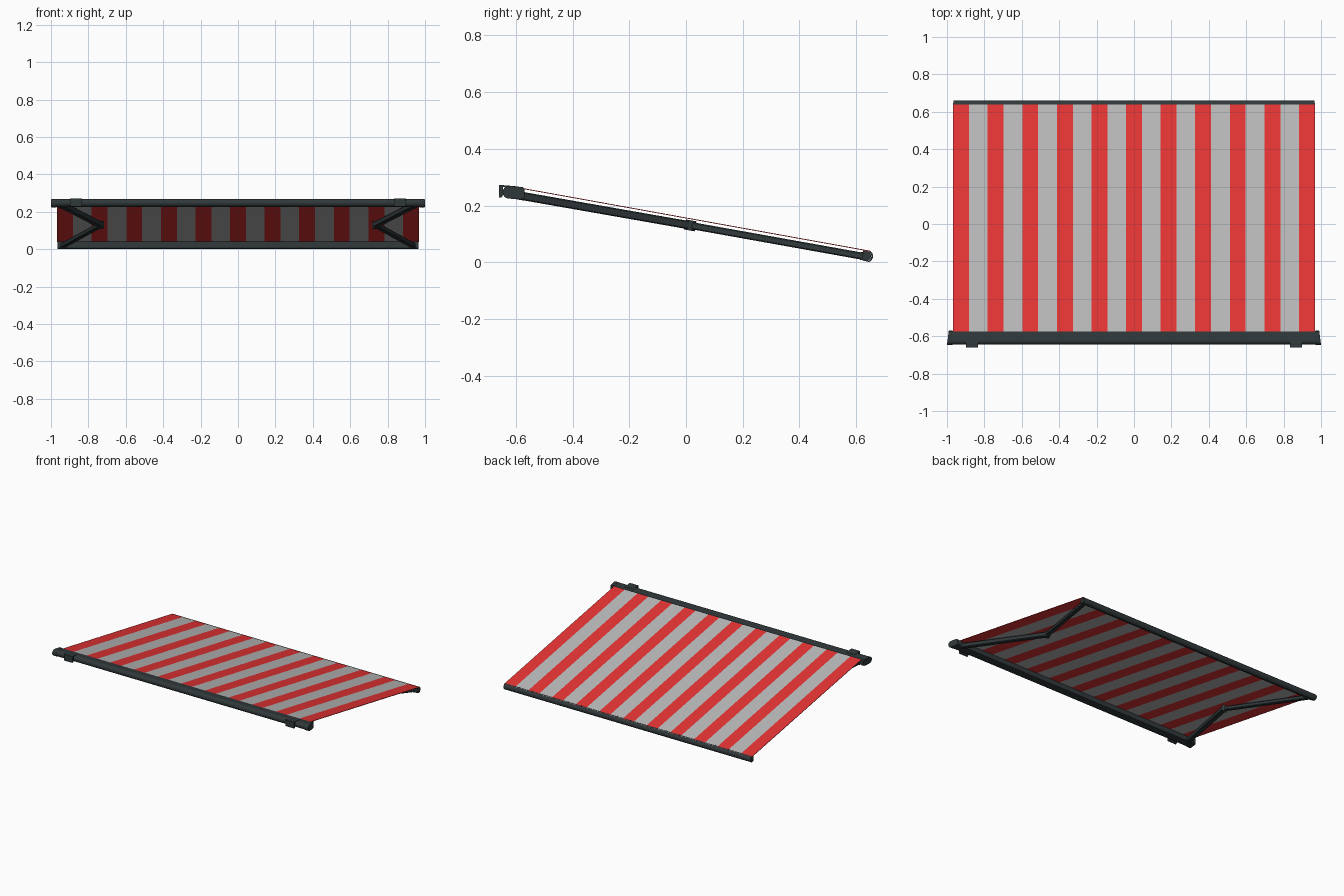
import bpy, bmesh, math
from mathutils import Vector, Matrix

if "Cube" in bpy.data.objects:
    bpy.data.objects.remove(bpy.data.objects["Cube"])

SLOPE = math.atan(0.18)
N = Vector((0, math.sin(SLOPE), math.cos(SLOPE)))   # normal of the sloping awning


def material(name, rgb):
    m = bpy.data.materials.new(name)
    m.diffuse_color = (*rgb, 1)
    m.use_nodes = True
    m.node_tree.nodes["Principled BSDF"].inputs["Base Color"].default_value = m.diffuse_color
    return m


DARK = material("dark_metal", (0.030, 0.040, 0.043))
RED = material("red_cloth", (0.80, 0.035, 0.035))
GREY = material("grey_cloth", (0.50, 0.50, 0.50))


def finish(bm, name, mats=(DARK,), smooth=False):
    bmesh.ops.recalc_face_normals(bm, faces=bm.faces)
    me = bpy.data.meshes.new(name)
    bm.to_mesh(me)
    bm.free()
    for m in mats:
        me.materials.append(m)
    ob = bpy.data.objects.new(name, me)
    bpy.context.collection.objects.link(ob)
    if smooth:
        bpy.ops.object.select_all(action='DESELECT')
        ob.select_set(True)
        bpy.context.view_layer.objects.active = ob
        bpy.ops.object.shade_smooth_by_angle(angle=math.radians(35))
    return ob


def extrude_x(name, profile, x0, x1, smooth=True):
    """Extrude a (y, z) profile along x."""
    bm = bmesh.new()
    face = bm.faces.new([bm.verts.new((x0, y, z)) for y, z in profile])
    new = bmesh.ops.extrude_face_region(bm, geom=[face])["geom"]
    bmesh.ops.translate(bm, vec=(x1 - x0, 0, 0),
                        verts=[v for v in new if isinstance(v, bmesh.types.BMVert)])
    return finish(bm, name, smooth=smooth)


def arc(cy, cz, r, a0, a1, n):
    return [(cy + r * math.cos(math.radians(a0 + (a1 - a0) * i / n)),
             cz + r * math.sin(math.radians(a0 + (a1 - a0) * i / n))) for i in range(n + 1)]


def beam(name, a, b, width, height):
    """Bevelled bar between two points, standing on the slope normal."""
    a, b = Vector(a), Vector(b)
    d = (b - a).normalized()
    side = N.cross(d).normalized()
    rot = Matrix((d, side, d.cross(side))).transposed().to_4x4()
    bm = bmesh.new()
    bmesh.ops.create_cube(bm, size=1, matrix=Matrix.Translation((a + b) / 2) @ rot
                          @ Matrix.Diagonal(((b - a).length, width, height, 1)))
    bmesh.ops.bevel(bm, geom=bm.edges[:], offset=0.004, segments=1, affect='EDGES')
    return finish(bm, name)


def pivot(name, p, r, h):
    bm = bmesh.new()
    rot = Vector((0, 0, 1)).rotation_difference(N).to_matrix().to_4x4()
    bmesh.ops.create_cone(bm, cap_ends=True, segments=20, radius1=r, radius2=r, depth=h,
                          matrix=Matrix.Translation(p) @ rot)
    return finish(bm, name, smooth=True)


# Striped cloth: 11 red and 10 grey strips
xs = [-0.967]
for i in range(21):
    xs.append(xs[-1] + (0.0849 if i % 2 == 0 else 0.1))
bm = bmesh.new()
rows = [[bm.verts.new((x, y, z)) for x in xs] for y, z in ((-0.60, 0.266), (0.648, 0.041))]
for i in range(21):
    f = bm.faces.new((rows[0][i], rows[0][i + 1], rows[1][i + 1], rows[1][i]))
    f.material_index = i % 2
cloth = finish(bm, "striped_cloth", (RED, GREY))
solid = cloth.modifiers.new("thickness", 'SOLIDIFY')
solid.thickness = 0.003

# Wall cassette: rounded back, sloping top
extrude_x("cassette", arc(-0.624, 0.248, 0.021, 80, 260, 10)
          + [(-0.59, 0.225), (-0.575, 0.226), (-0.571, 0.235), (-0.571, 0.258), (-0.576, 0.263)],
          -0.975, 0.975)

# Tapered end caps and wall brackets
for s, tag in ((-1, "left"), (1, "right")):
    cap = extrude_x("cassette_end_" + tag, arc(-0.624, 0.247, 0.0225, 80, 265, 10)
                    + [(-0.585, 0.222), (-0.569, 0.226), (-0.569, 0.259), (-0.575, 0.265)],
                    s * 0.97, s)
    for v in cap.data.vertices:
        if abs(v.co.x) > 0.99:
            v.co.x -= s * 0.01 * (v.co.y + 0.646) / 0.077
    extrude_x("wall_bracket_" + tag,
              [(-0.659, 0.228), (-0.652, 0.228), (-0.645, 0.236), (-0.645, 0.265),
               (-0.60, 0.265), (-0.60, 0.268), (-0.645, 0.272), (-0.659, 0.272)],
              s * 0.866 - 0.033, s * 0.866 + 0.033, False)

# Front rail: solid core plus a curved lip with a narrow gap
extrude_x("front_rail", arc(0.634, 0.022, 0.0185, -85, 85, 10)
          + [(0.624, 0.042), (0.622, 0.006)], -0.965, 0.965)
extrude_x("front_rail_lip", arc(0.638, 0.0215, 0.0215, -85, 85, 12)
          + arc(0.634, 0.0215, 0.0195, 85, -85, 12), -0.965, 0.965)

# Folding arms with shoulder, elbow and wrist pivots
for s, tag in ((-1, "left"), (1, "right")):
    shoulder, elbow, wrist = [Vector(p) for p in
                              ((s * 0.94, -0.59, 0.236), (s * 0.735, 0.015, 0.130), (s * 0.935, 0.63, 0.020))]
    beam("upper_arm_" + tag, shoulder, elbow, 0.032, 0.029)
    beam("forearm_" + tag, elbow, wrist, 0.028, 0.025)
    pivot("shoulder_pivot_" + tag, shoulder, 0.018, 0.030)
    pivot("elbow_pivot_" + tag, elbow, 0.019, 0.036)
    pivot("wrist_pivot_" + tag, wrist, 0.015, 0.028)
